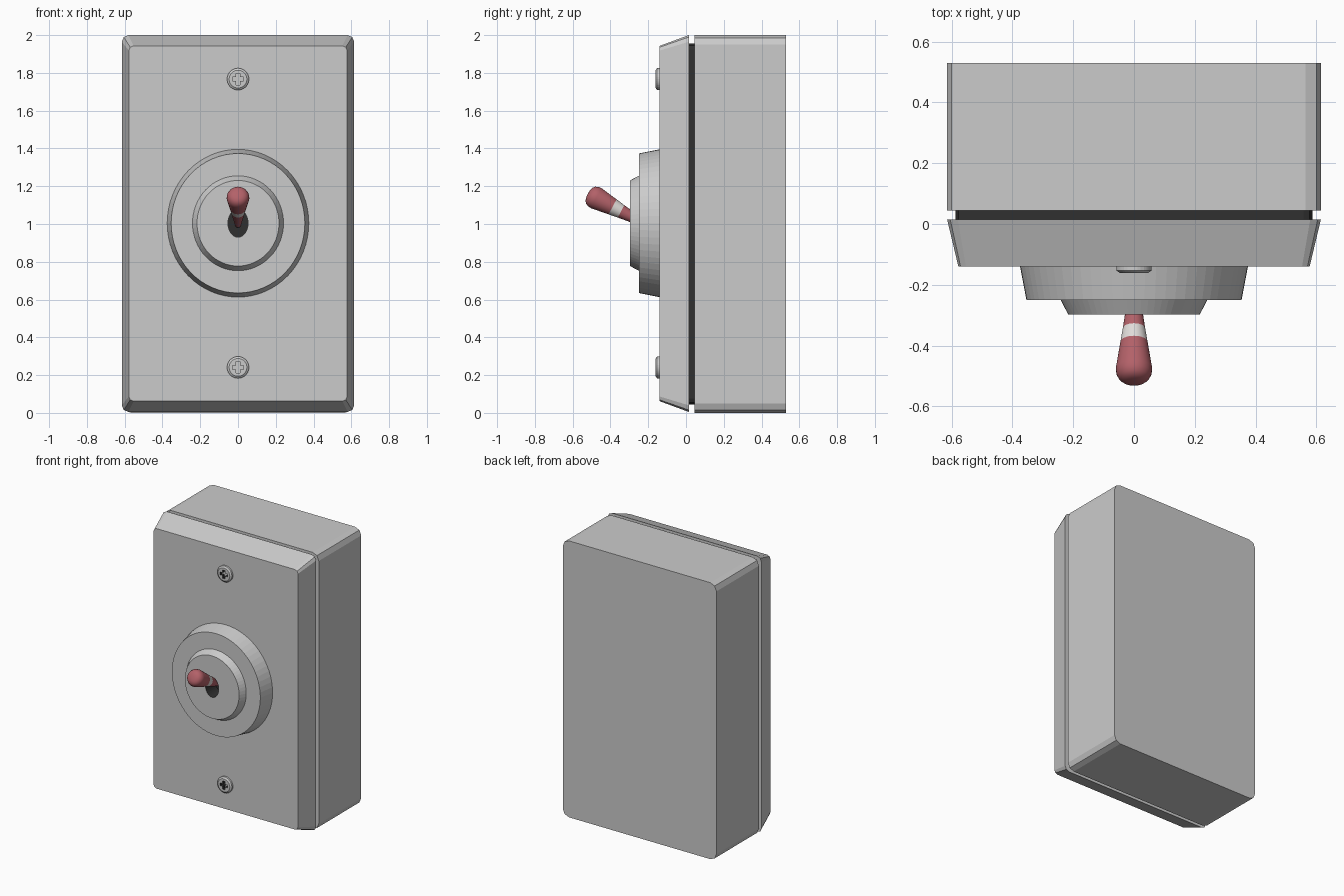
import bpy, bmesh, math
from mathutils import Vector, Matrix

if "Cube" in bpy.data.objects:
    bpy.data.objects.remove(bpy.data.objects["Cube"])


def material(name, rgb):
    m = bpy.data.materials.new(name)
    m.diffuse_color = (*rgb, 1)
    m.use_nodes = True
    m.node_tree.nodes["Principled BSDF"].inputs["Base Color"].default_value = m.diffuse_color
    return m


DARK = material("dark", (0.03, 0.03, 0.03))
RED = material("red", (0.45, 0.12, 0.14))
WHITE = material("white", (0.75, 0.72, 0.7))


def round_rect(hx, z0, z1, r, y, seg=2):
    """Rounded rectangle outline in the xz plane at depth y."""
    pts = []
    corners = [(hx - r, z1 - r), (-hx + r, z1 - r), (-hx + r, z0 + r), (hx - r, z0 + r)]
    for i, (cx, cz) in enumerate(corners):
        for k in range(seg + 1):
            a = math.pi / 2 * (i + k / seg)
            pts.append(Vector((cx + r * math.cos(a), y, cz + r * math.sin(a))))
    return pts


def ellipse(rx, rz, y, n=64, cz=0):
    return [Vector((rx * math.cos(2 * math.pi * i / n), y, cz + rz * math.sin(2 * math.pi * i / n)))
            for i in range(n)]


def loft(name, loops, mats=(), band_mats=None):
    """Join successive outlines with quads and cap both ends."""
    bm = bmesh.new()
    rings = [[bm.verts.new(p) for p in lp] for lp in loops]
    n = len(rings[0])
    for j, (a, b) in enumerate(zip(rings, rings[1:])):
        for i in range(n):
            f = bm.faces.new((a[i], a[(i + 1) % n], b[(i + 1) % n], b[i]))
            if band_mats:
                f.material_index = band_mats[j]
    bm.faces.new(rings[0])
    bm.faces.new(rings[-1])
    bmesh.ops.recalc_face_normals(bm, faces=bm.faces[:])
    me = bpy.data.meshes.new(name)
    bm.to_mesh(me)
    bm.free()
    for m in mats:
        me.materials.append(m)
    ob = bpy.data.objects.new(name, me)
    bpy.context.collection.objects.link(ob)
    return ob


def activate(ob):
    bpy.ops.object.select_all(action='DESELECT')
    ob.select_set(True)
    bpy.context.view_layer.objects.active = ob


def carve(ob, cutter):
    """Cut a recess; its walls keep the cutter's dark material."""
    ob.data.materials.append(None)
    m = ob.modifiers.new("recess", 'BOOLEAN')
    m.operation, m.solver, m.object = 'DIFFERENCE', 'EXACT', cutter
    m.material_mode = 'TRANSFER'
    activate(ob)
    bpy.ops.object.modifier_apply(modifier=m.name)
    bpy.data.objects.remove(cutter)


def smooth(ob):
    activate(ob)
    bpy.ops.object.shade_smooth_by_angle(angle=math.radians(35))


# Wall box, dark gasket and bevelled face plate
loft("wall_box", [round_rect(0.615, 0, 2, 0.05, y) for y in (0.045, 0.53)])
loft("gasket", [round_rect(0.587, 0.045, 1.955, 0.03, y) for y in (0.01, 0.05)], [DARK])
loft("face_plate", [round_rect(0.615, 0.005, 2, 0.035, 0.015),
                    round_rect(0.578, 0.062, 1.943, 0.025, -0.14)])

# Stepped collar, one slightly oval piece with a dark slot
CZ = 1.004
collar = loft("switch_collar", [ellipse(rx, rx * 1.043, y, cz=CZ) for rx, y in
              ((0.375, -0.13), (0.375, -0.14), (0.354, -0.25), (0.241, -0.25), (0.217, -0.297))])
slot = loft("slot_cutter", [ellipse(0.053, 0.074, y, 32, CZ) for y in (-0.19, -0.35)], [DARK])
carve(collar, slot)

# Screws with cross recesses
for name, z in (("upper_screw", 1.767), ("lower_screw", 0.241)):
    screw = loft(name, [ellipse(r, r, y, 32, z) for r, y in
                 ((0.058, -0.13), (0.058, -0.153), (0.047, -0.161))])
    a, b = 0.010, 0.030
    cross = [(b, -a), (b, a), (a, a), (a, b), (-a, b), (-a, a),
             (-b, a), (-b, -a), (-a, -a), (-a, -b), (a, -b), (a, -a)]
    cutter = loft("cross_cutter", [[Vector((x, y, z + dz)) for x, dz in cross]
                                   for y in (-0.14, -0.2)], [DARK])
    carve(screw, cutter)

# Tilted toggle lever: profile as (radius, distance along the axis), red with a white band
profile = [(0.016, -0.10), (0.037, 0.053), (0.045, 0.104), (0.060, 0.202),
           (0.058, 0.220), (0.051, 0.235), (0.040, 0.245), (0.026, 0.250), (0.010, 0.252)]
lever = loft("toggle_lever", [ellipse(r, r, -t, 32) for r, t in profile],
             [RED, WHITE], [0, 1] + [0] * 6)
lever.data.transform(Matrix.Translation((0, -0.297, 1.042)) @
                     Matrix.Rotation(math.radians(-28), 4, 'X'))
smooth(lever)
